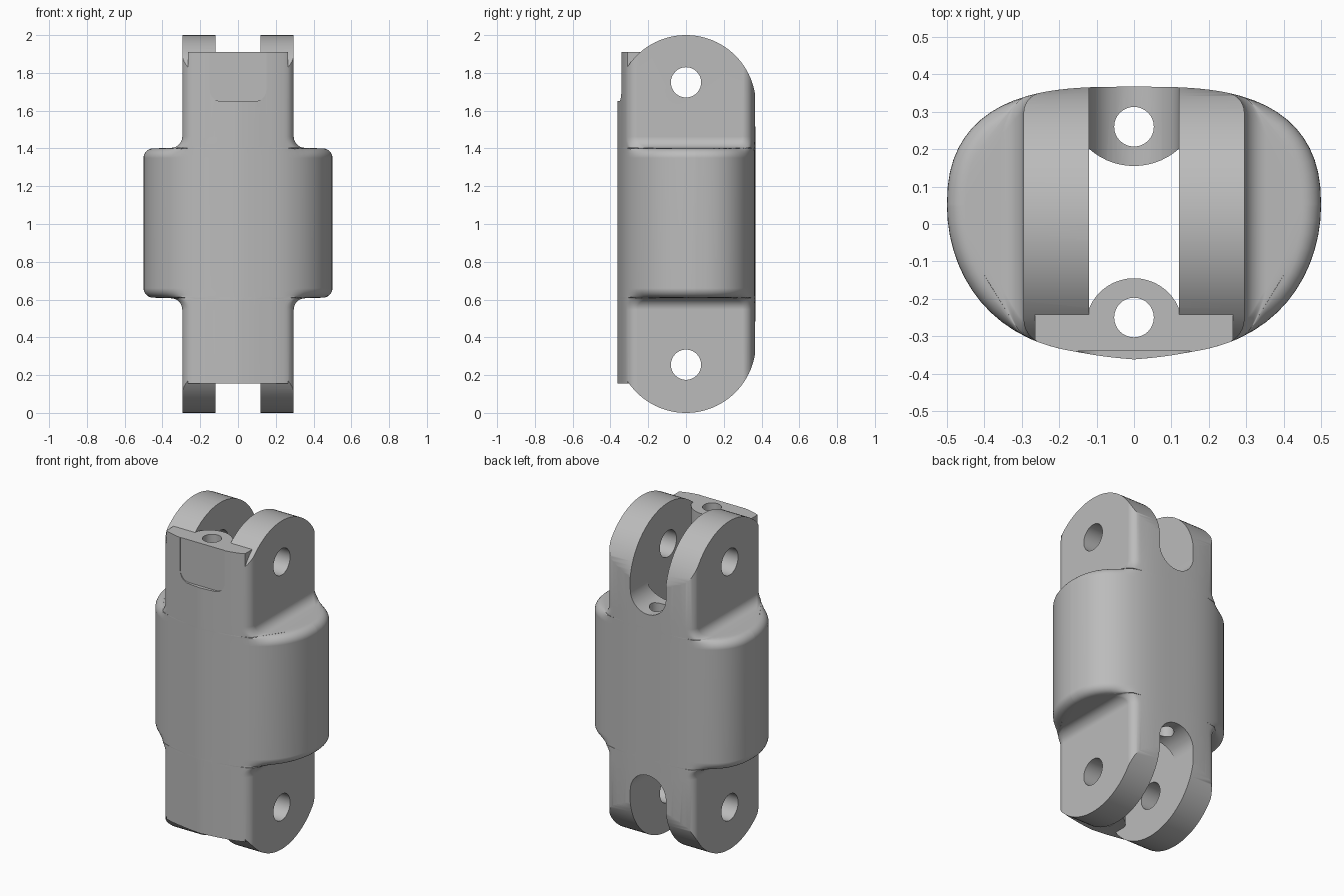
import bpy, bmesh, math
from mathutils import Vector

cube = bpy.data.objects.get("Cube")
if cube:
    bpy.data.objects.remove(cube, do_unlink=True)

MID = 1.005      # height of the middle of the broad section
SLOT = 0.12      # half width of the hinge slots
SEG = 36


def finish(bm, name):
    bmesh.ops.recalc_face_normals(bm, faces=bm.faces)
    mesh = bpy.data.meshes.new(name)
    bm.to_mesh(mesh)
    bm.free()
    obj = bpy.data.objects.new(name, mesh)
    bpy.context.collection.objects.link(obj)
    return obj


def prism(name, points, axis, lo, hi):
    """Extrude a 2D outline along an axis; the outline uses the other two axes in order."""
    bm = bmesh.new()
    verts = []
    for p in points:
        co = list(p)
        co.insert(axis, lo)
        verts.append(bm.verts.new(co))
    face = bm.faces.new(verts)
    new = bmesh.ops.extrude_face_region(bm, geom=[face])["geom"]
    shift = Vector((0, 0, 0))
    shift[axis] = hi - lo
    bmesh.ops.translate(bm, vec=shift, verts=[v for v in new if isinstance(v, bmesh.types.BMVert)])
    return finish(bm, name)


def arc(cx, cy, r, a0, a1, n):
    angles = [math.radians(a0 + (a1 - a0) * i / n) for i in range(n + 1)]
    return [(cx + r * math.cos(a), cy + r * math.sin(a)) for a in angles]


def circle(cx, cy, r, n=48):
    return arc(cx, cy, r, 0, 360, n)[:-1]


def rect(x0, x1, y0, y1):
    return [(x0, y0), (x1, y0), (x1, y1), (x0, y1)]


def combine(target, tool, operation):
    mod = target.modifiers.new("cut", "BOOLEAN")
    mod.operation = operation
    mod.solver = "EXACT"
    mod.object = tool
    bpy.context.view_layer.objects.active = target
    bpy.ops.object.modifier_apply(modifier=mod.name)
    bpy.data.objects.remove(tool, do_unlink=True)


# Oval outline: gently domed back, front with a faint central ridge
def back_y(x):
    return 0.05 + 0.317 * max(0, 1 - (x / 0.5) ** 3.1) ** 0.42


def front_y(x):
    ridge = 0.012 * max(0, 1 - x / 0.145)
    return 0.05 - 0.4 * max(0, 1 - (x / 0.5) ** 2.7) ** 0.5 - ridge


def section(w):
    """Closed outline of the body where its half width is w."""
    scale = min(1, max(w, 0.45) / 0.5)
    radius = 0.04 if w < 0.4 else 0

    def side(fn, sign, x):
        t = min(1, max(0, (x - 0.29) / 0.08))
        t = t * t * (3 - 2 * t)
        inset = 0.05 + (fn(min(0.5, x / scale)) - 0.05) * scale
        y = fn(x) * (1 - t) + inset * t
        over = x - (w - radius)
        if radius and over > 0:
            y -= sign * (radius - math.sqrt(max(0, radius ** 2 - over ** 2)))
        return max(y, 0.053) if sign > 0 else min(y, 0.047)

    xs = [w * math.sin(math.pi * (i / SEG - 0.5)) for i in range(SEG + 1)]
    front = [(x, side(front_y, -1, abs(x))) for x in xs]
    back = [(x, side(back_y, 1, abs(x))) for x in reversed(xs)]
    return front + back


# Half widths against height: broad middle, filleted shoulders, narrow necks
upper = [(0.5, 0.0)]
upper += arc(0.45, 0.345, 0.05, 0, 90, 7)
upper += [(x, h + 0.003) for x, h in arc(0.355, 0.455, 0.06, 270, 180, 7)]
upper += [(0.295, 1.2)]
levels = [(w, MID - h) for w, h in reversed(upper[1:])] + [(w, MID + h) for w, h in upper]

bm = bmesh.new()
rings = [[bm.verts.new((x, y, z)) for x, y in section(w)] for w, z in levels]
count = len(rings[0])
for a, b in zip(rings, rings[1:]):
    for i in range(count):
        j = (i + 1) % count
        bm.faces.new((a[i], a[j], b[j], b[i]))
bm.faces.new(rings[0])
bm.faces.new(rings[-1])
body = finish(bm, "hinge_link_body")

# Round hinge ends, with a squared tab kept at the front
stadium = arc(0, 1.63, 0.37, 0, 180, 48) + arc(0, 0.37, 0.37, 180, 360, 48)
keep = prism("round_ends", stadium, 0, -0.7, 0.7)
combine(keep, prism("front_tab", rect(-0.265, 0.265, -0.5, -0.22), 2, 0.155, 1.91), "UNION")
combine(body, keep, "INTERSECT")

# Central channel with curved screw bosses at front and back
half = math.degrees(math.asin(SLOT / 0.18))
half_front = math.degrees(math.asin(SLOT / 0.13))
channel = arc(0, 0.335, 0.18, 270 - half, 270 + half, 14)
channel += arc(0, -0.275, 0.13, 90 - half_front, 90 + half_front, 16)
combine(body, prism("channel", channel, 2, -0.5, 2.5), "DIFFERENCE")

# Slots between the lugs, rounded at the back, and flush ends on the front boss
upper_slot = arc(0, 1.61, SLOT, 180, 360, 24) + [(SLOT, 2.4), (-SLOT, 2.4)]
lower_slot = [(x, 2 - z) for x, z in upper_slot]
for outline in (upper_slot, lower_slot):
    combine(body, prism("back_slot", outline, 1, 0.0, 0.7), "DIFFERENCE")
for lo, hi in ((1.91, 2.4), (-0.4, 0.155)):
    combine(body, prism("front_gap", rect(-SLOT, SLOT, -0.7, 0.1), 2, lo, hi), "DIFFERENCE")

# Hinge pin holes and lengthwise cord holes
for z in (0.255, 1.75):
    combine(body, prism("pin_hole", circle(0, z, 0.08), 0, -1, 1), "DIFFERENCE")
for y in (-0.25, 0.26):
    combine(body, prism("cord_hole", circle(0, y, 0.053, 32), 2, -0.5, 2.5), "DIFFERENCE")

# Shallow flat recess at the top of the front
pad = arc(-0.09, 1.71, 0.06, 180, 270, 8) + arc(0.09, 1.71, 0.06, 270, 360, 8)
pad += [(0.15, 2.2), (-0.15, 2.2)]
combine(body, prism("recess", pad, 1, -0.6, -0.34), "DIFFERENCE")

# Plain grey material
grey = bpy.data.materials.new("plain_grey")
grey.use_nodes = True
colour = (0.5, 0.5, 0.5, 1)
grey.diffuse_color = colour
grey.node_tree.nodes["Principled BSDF"].inputs["Base Color"].default_value = colour
body.data.materials.clear()
body.data.materials.append(grey)
for poly in body.data.polygons:
    poly.material_index = 0

bpy.ops.object.select_all(action="DESELECT")
body.select_set(True)
bpy.context.view_layer.objects.active = body
bpy.ops.object.shade_smooth_by_angle(angle=math.radians(30))
normals = body.modifiers.new("clean_shading", "WEIGHTED_NORMAL")
normals.keep_sharp = True
